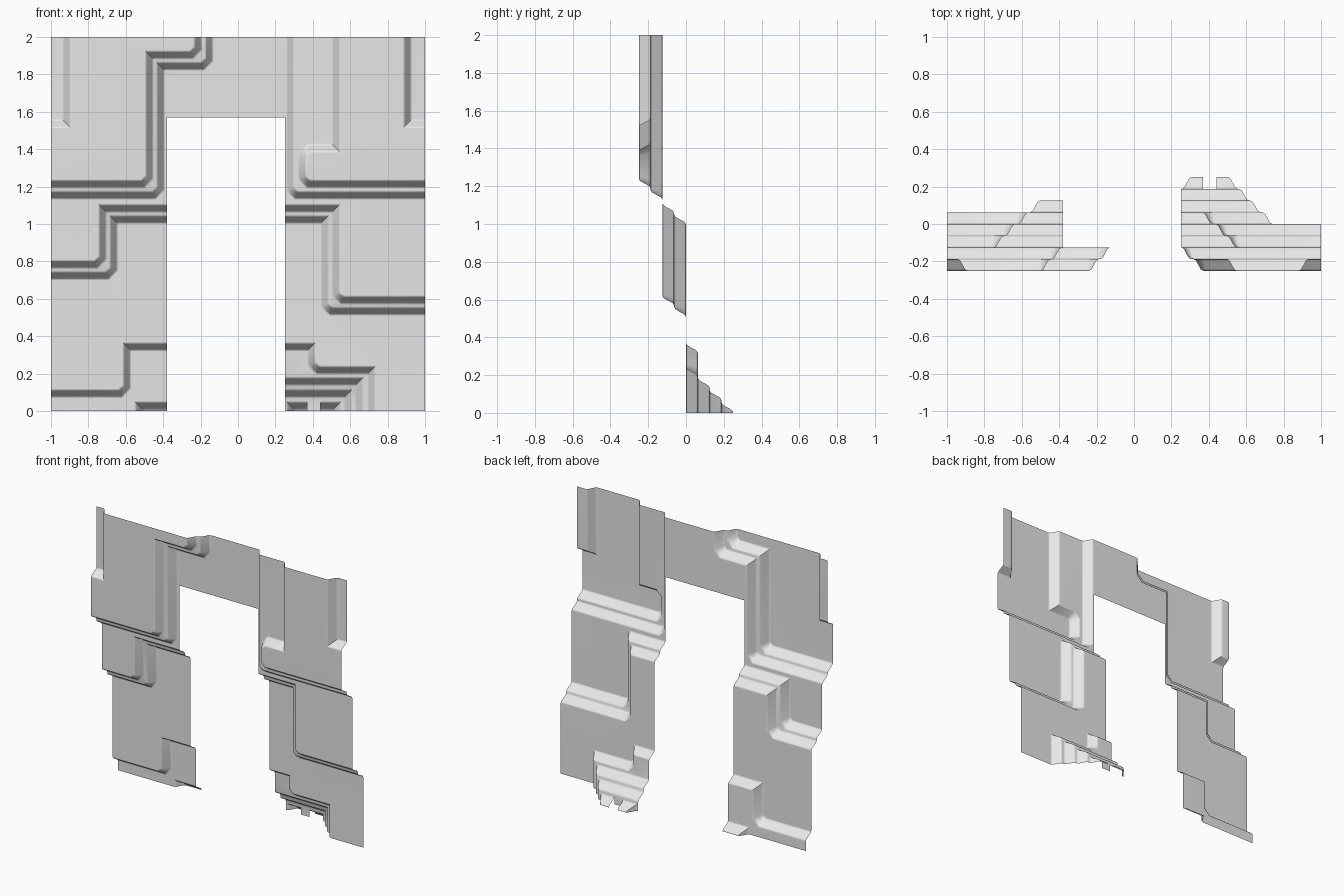
import bpy
import bmesh
from math import radians
from mathutils import Vector

cube = bpy.data.objects.get("Cube")
if cube:
    bpy.data.objects.remove(cube, do_unlink=True)

WIDTH = 0.052      # width of one sloped band
STEP = 0.0625      # depth of one sloped band
ROUND = 0.02       # softening of outward corners
PROFILE = [(0, 0), (0.25, 0.12), (0.75, 0.88), (1, 1)]

stone = bpy.data.materials.new("light_grey")
stone.use_nodes = True
stone.diffuse_color = (0.8, 0.8, 0.8, 1)
stone.node_tree.nodes["Principled BSDF"].inputs["Base Color"].default_value = (0.8, 0.8, 0.8, 1)

bm = bmesh.new()


def normal(a, b):
    d = (b - a).normalized()
    return Vector((-d.y, d.x))


def soften(points):
    """Cut the corners that turn outward."""
    pts = [Vector(p) for p in points]
    out = [pts[0]]
    for a, b, c in zip(pts, pts[1:], pts[2:]):
        d, e = (b - a).normalized(), (c - b).normalized()
        if d.x * e.y - d.y * e.x < 0:
            out += [b - d * ROUND, b + e * ROUND]
        else:
            out.append(b)
    return out + [pts[-1]]


def offset(pts, dist):
    """Mitred offset to the left of the direction of travel."""
    n = [normal(a, b) for a, b in zip(pts, pts[1:])]
    moves = [n[0]] + [(p + q) / (1 + p.dot(q)) for p, q in zip(n, n[1:])] + [n[-1]]
    return [p + m * dist for p, m in zip(pts, moves)]


def panel(depth, *parts):
    """Flat panel bounded by joined outlines."""
    loop = [p for part in parts for p in part]
    bm.faces.new([bm.verts.new((p[0], depth, p[1])) for p in loop])


def band(depth, *points):
    """Sloped band along a path; returns its front and back edges."""
    pts = soften(points)
    rows = []
    for t, s in PROFILE:
        rows.append([bm.verts.new((p.x, depth + s * STEP, p.y)) for p in offset(pts, t * WIDTH)])
    for r, q in zip(rows, rows[1:]):
        for i in range(len(pts) - 1):
            bm.faces.new((r[i], r[i + 1], q[i + 1], q[i]))
    return pts, offset(pts, WIDTH)


def back(edge):
    return edge[::-1]


# upper tier, left and right, with the recessed top corners
cap_l = band(-0.25, (-1, 1.51), (-0.89, 1.51), (-0.89, 2))
cap_r = band(-0.25, (0.88, 2), (0.88, 1.51), (1, 1.51))
up_l1 = band(-0.25, (-0.24, 2), (-0.24, 1.93), (-0.5, 1.93), (-0.5, 1.24), (-1, 1.24))
up_l2 = band(-0.1875, (-0.18, 2), (-0.18, 1.87), (-0.44, 1.87), (-0.44, 1.18), (-1, 1.18))
up_r1 = band(-0.25, (1, 1.24), (0.37, 1.24), (0.37, 1.38), (0.55, 1.38), (0.55, 2))
up_r2 = band(-0.1875, (1, 1.18), (0.305, 1.18), (0.305, 2))
panel(-0.1875, cap_l[1], [(-1, 2)])
panel(-0.1875, cap_r[1], [(1, 2)])
panel(-0.25, cap_l[0], up_l1[0])
panel(-0.25, up_r1[0], cap_r[0])
panel(-0.1875, up_l1[1], back(up_l2[0]))
panel(-0.1875, up_r1[1], back(up_r2[0]))

# middle tier, with the lintel above the opening
mid_l1 = band(-0.125, (-0.38, 1.11), (-0.75, 1.11), (-0.75, 0.81), (-1, 0.81))
mid_l2 = band(-0.0625, (-0.38, 1.05), (-0.69, 1.05), (-0.69, 0.75), (-1, 0.75))
mid_r1 = band(-0.125, (1, 0.62), (0.55, 0.62), (0.55, 1.11), (0.25, 1.11))
mid_r2 = band(-0.0625, (1, 0.56), (0.49, 0.56), (0.49, 1.05), (0.25, 1.05))
panel(-0.125, up_l2[1], back(mid_l1[0]), [(-0.38, 1.57), (0.25, 1.57)],
      back(mid_r1[0]), up_r2[1])
panel(-0.0625, mid_l1[1], back(mid_l2[0]))
panel(-0.0625, mid_r1[1], back(mid_r2[0]))

# left foot
low_l1 = band(0, (-0.38, 0.37), (-0.62, 0.37), (-0.62, 0.12), (-1, 0.12))
low_l2 = band(0.0625, (-0.38, 0.055), (-0.555, 0.055), (-0.555, 0))
panel(0, mid_l2[1], back(low_l1[0]))
panel(0.0625, low_l1[1], [(-1, 0)], back(low_l2[0]))
panel(0.125, low_l2[1], [(-0.38, 0)])

# right foot: a flight of bands with a slot in the last one
low_r1 = band(0, (0.74, 0), (0.74, 0.245), (0.42, 0.245), (0.42, 0.37), (0.25, 0.37))
low_r2 = band(0.0625, (0.675, 0), (0.675, 0.185), (0.25, 0.185))
low_r3 = band(0.125, (0.615, 0), (0.615, 0.12), (0.25, 0.12))
toe_a = band(0.1875, (0.555, 0), (0.555, 0.055), (0.44, 0.055))
toe_b = band(0.1875, (0.37, 0.055), (0.255, 0.055), (0.255, 0))
panel(0, mid_r2[1], back(low_r1[0]), [(1, 0)])
panel(0.0625, low_r1[1], back(low_r2[0]))
panel(0.125, low_r2[1], back(low_r3[0]))
panel(0.1875, low_r3[1], [(0.25, 0)], back(toe_b[0]), [(0.37, 0), (0.44, 0)], back(toe_a[0]))
panel(0.25, toe_a[1], [(0.44, 0)])
panel(0.25, toe_b[1], [(0.37, 0)])

# join the bands and panels and face them all the same way
bmesh.ops.remove_doubles(bm, verts=bm.verts, dist=0.0002)
bm.normal_update()
bmesh.ops.reverse_faces(bm, faces=[f for f in bm.faces if f.normal.y < 0])

mesh = bpy.data.meshes.new("stepped_cliff_wall")
bm.to_mesh(mesh)
bm.free()
mesh.materials.append(stone)
wall = bpy.data.objects.new("stepped_cliff_wall", mesh)
bpy.context.collection.objects.link(wall)

# soft bands, crisp mitres, flat panels
bpy.ops.object.select_all(action='DESELECT')
wall.select_set(True)
bpy.context.view_layer.objects.active = wall
bpy.ops.object.shade_smooth_by_angle(angle=radians(40))
weighted = wall.modifiers.new("flat_panels", 'WEIGHTED_NORMAL')
weighted.mode = 'FACE_AREA'
weighted.keep_sharp = True
